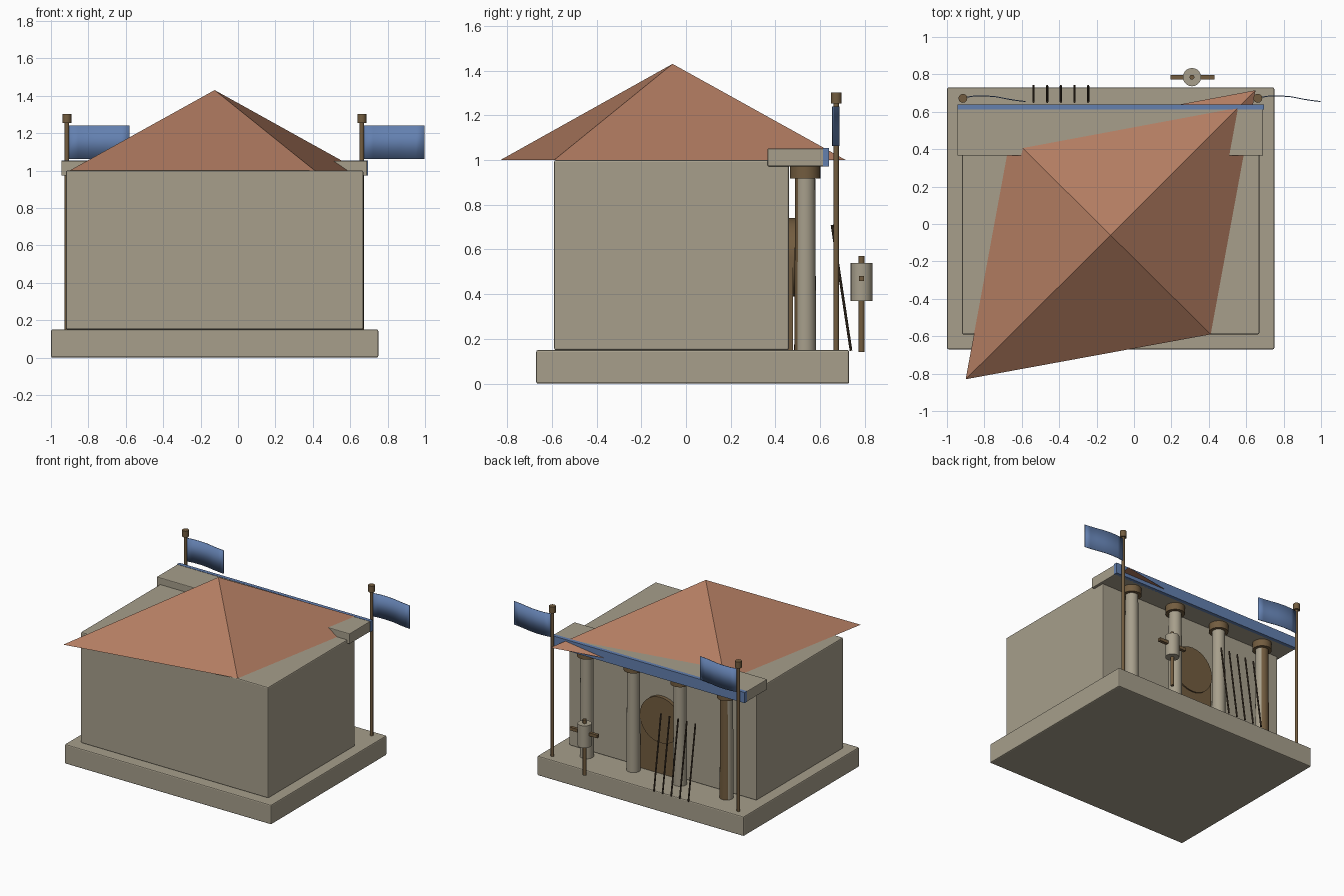
import bpy, bmesh, math
from mathutils import Vector

if "Cube" in bpy.data.objects:
    bpy.data.objects.remove(bpy.data.objects["Cube"])


def material(name, rgb):
    m = bpy.data.materials.new(name)
    m.diffuse_color = (*rgb, 1)
    m.use_nodes = True
    m.node_tree.nodes["Principled BSDF"].inputs["Base Color"].default_value = m.diffuse_color
    return m


STONE = material("warm stone", (0.385, 0.345, 0.26))
TILE = material("terracotta", (0.44, 0.20, 0.12))
BLUE = material("blue cloth", (0.125, 0.215, 0.43))
WOOD = material("brown wood", (0.17, 0.108, 0.05))
DARK = material("dark wood", (0.06, 0.04, 0.024))


def finish(name, bm, mat, smooth=False):
    me = bpy.data.meshes.new(name)
    bmesh.ops.recalc_face_normals(bm, faces=bm.faces)
    bm.to_mesh(me)
    bm.free()
    me.materials.append(mat)
    ob = bpy.data.objects.new(name, me)
    bpy.context.collection.objects.link(ob)
    if smooth:
        bpy.context.view_layer.objects.active = ob
        ob.select_set(True)
        bpy.ops.object.shade_smooth_by_angle(angle=math.radians(35))
        ob.select_set(False)
    return ob


def box(name, lo, hi, mat, bevel=0):
    bm = bmesh.new()
    bmesh.ops.create_cube(bm, size=1)
    for v in bm.verts:
        v.co = [lo[i] + (v.co[i] + 0.5) * (hi[i] - lo[i]) for i in range(3)]
    ob = finish(name, bm, mat)
    if bevel:
        mod = ob.modifiers.new("soft_edges", 'BEVEL')
        mod.width = bevel
        mod.segments = 2
    return ob


def rod(name, a, b, r, mat, sides=16, r2=None):
    """Cylinder or taper between two points."""
    a, b = Vector(a), Vector(b)
    bm = bmesh.new()
    bmesh.ops.create_cone(bm, cap_ends=True, segments=sides, radius1=r,
                          radius2=r if r2 is None else r2, depth=(b - a).length)
    rot = (b - a).to_track_quat('Z', 'Y')
    for v in bm.verts:
        v.co = rot @ v.co + (a + b) / 2
    return finish(name, bm, mat, True)


# Plinth and hall
box("plinth", (-1, -0.67, 0), (0.75, 0.73, 0.15), STONE, 0.008)
box("hall_walls", (-0.92, -0.59, 0.15), (0.67, 0.46, 1.0), STONE, 0.008)

# Skewed pyramid roof
bm = bmesh.new()
ring = [bm.verts.new(p) for p in ((-0.9, -0.83, 1.0), (0.41, -0.59, 1.0),
                                  (0.65, 0.715, 1.0), (-0.66, 0.47, 1.0))]
apex = bm.verts.new((-0.125, -0.06, 1.43))
bm.faces.new(ring)
for i in range(4):
    bm.faces.new((ring[i], ring[(i + 1) % 4], apex))
finish("roof", bm, TILE)

# Porch beam with blue band
box("porch_beam", (-0.945, 0.365, 0.972), (0.69, 0.625, 1.052), STONE, 0.005)
box("blue_band", (-0.945, 0.612, 0.972), (0.695, 0.64, 1.054), BLUE)

# Columns, stained brown on the wall side, with wooden capitals
for i in range(4):
    x = -0.125 + (i - 1.5) * 0.395
    col = rod("column", (x, 0.533, 0.15), (x, 0.533, 0.925), 0.049, STONE, 24, 0.045)
    col.data.materials.append(WOOD)
    for f in col.data.polygons:
        if f.normal.y < -0.65:
            f.material_index = 1
    rod("capital", (x, 0.533, 0.918), (x, 0.533, 0.975), 0.068, WOOD, 24)

# Arched door
box("door", (-0.3, 0.44, 0.15), (0.05, 0.478, 0.565), WOOD)
rod("door_arch", (-0.125, 0.44, 0.565), (-0.125, 0.488, 0.565), 0.175, WOOD, 32)

# Flagpoles with waving flags
WAVE = ((0.0, 0.675), (0.06, 0.684), (0.12, 0.685), (0.18, 0.680),
        (0.24, 0.668), (0.29, 0.660), (0.335, 0.655))
for x in (-0.915, 0.662):
    rod("flagpole", (x, 0.672, 0.15), (x, 0.672, 1.26), 0.012, WOOD, 12)
    rod("pole_knob", (x, 0.672, 1.253), (x, 0.672, 1.302), 0.024, WOOD, 12)
    bm = bmesh.new()
    rows = [[bm.verts.new((x + dx, y, z)) for z in (1.062, 1.24)] for dx, y in WAVE]
    for p, q in zip(rows, rows[1:]):
        bm.faces.new((p[0], q[0], q[1], p[1]))
    flag = finish("flag", bm, BLUE, True)
    mod = flag.modifiers.new("thickness", 'SOLIDIFY')
    mod.thickness = 0.005
    mod.offset = 0

# Leaning spears
for i in range(5):
    x = -0.537 + i * 0.073
    rod("spear", (x, 0.738, 0.147), (x, 0.653, 0.71), 0.006, DARK, 8)

# Practice dummy
rod("dummy_post", (0.31, 0.785, 0.142), (0.31, 0.785, 0.57), 0.013, WOOD, 12)
rod("dummy_body", (0.31, 0.785, 0.37), (0.31, 0.785, 0.54), 0.049, STONE, 20)
box("dummy_arms", (0.195, 0.773, 0.458), (0.43, 0.797, 0.482), WOOD)
